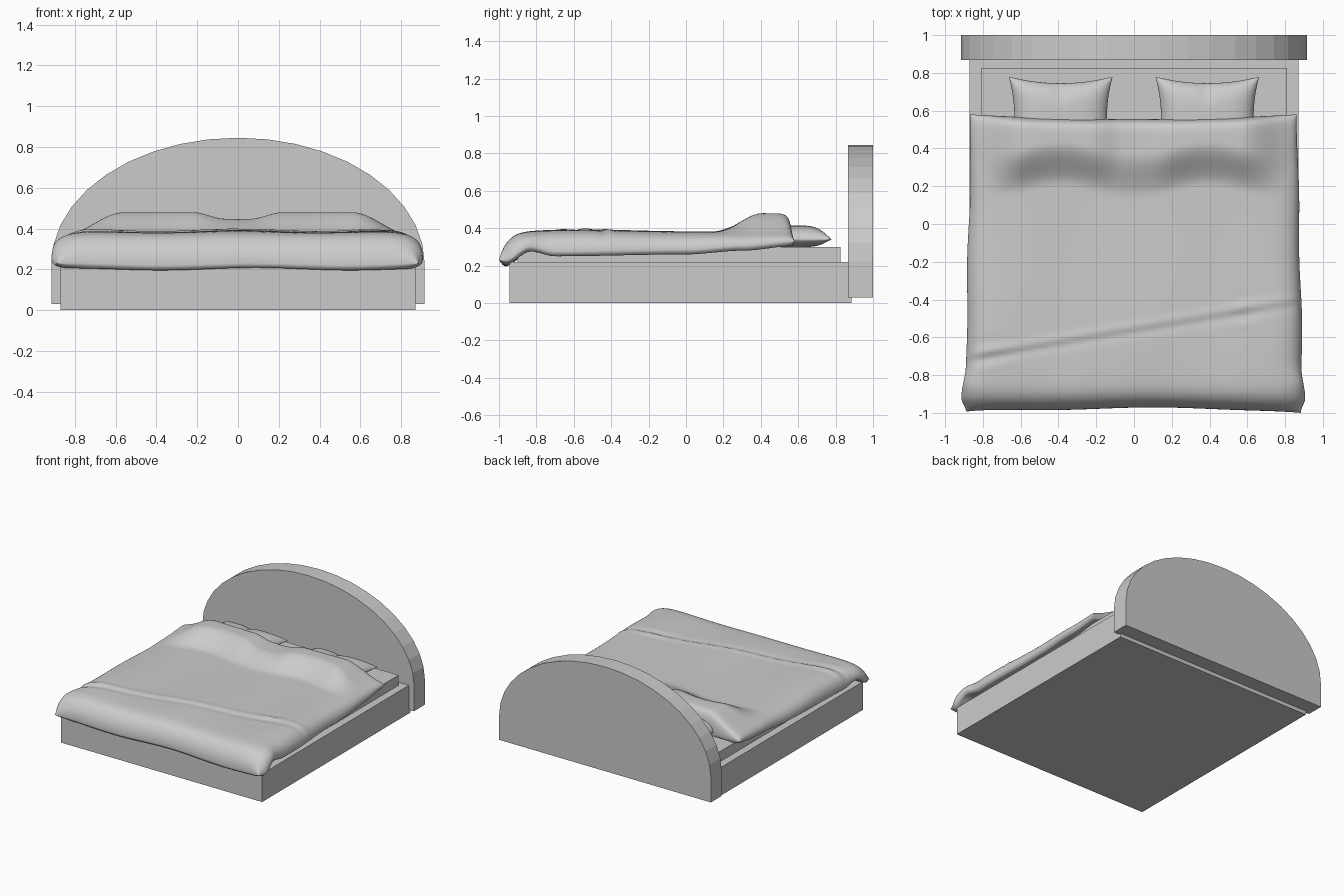
import bpy, bmesh
from math import sin, cos, pi, exp, sqrt, radians

cube = bpy.data.objects.get("Cube")
if cube:
    bpy.data.objects.remove(cube, do_unlink=True)

grey = bpy.data.materials.new("light grey")
grey.use_nodes = True
grey.diffuse_color = (0.6, 0.6, 0.6, 1)
grey.node_tree.nodes["Principled BSDF"].inputs["Base Color"].default_value = (0.6, 0.6, 0.6, 1)


def finish(name, bm, smooth=False):
    bmesh.ops.recalc_face_normals(bm, faces=bm.faces)
    mesh = bpy.data.meshes.new(name)
    bm.to_mesh(mesh)
    bm.free()
    mesh.materials.append(grey)
    obj = bpy.data.objects.new(name, mesh)
    bpy.context.collection.objects.link(obj)
    if smooth:
        bpy.ops.object.select_all(action="DESELECT")
        obj.select_set(True)
        bpy.context.view_layer.objects.active = obj
        bpy.ops.object.shade_smooth_by_angle(angle=radians(60))
    return obj


def box(name, half_x, y0, y1, z0, z1):
    bm = bmesh.new()
    bmesh.ops.create_cube(bm, size=1)
    for v in bm.verts:
        v.co = (v.co.x * 2 * half_x, y0 + (v.co.y + 0.5) * (y1 - y0), z0 + (v.co.z + 0.5) * (z1 - z0))
    return finish(name, bm)


def cushion(name, place, n):
    """Closed soft shell: place(u, v, side) maps the -1..1 square, side +1 top, -1 underside."""
    bm = bmesh.new()
    steps = [sin(pi / 2 * (2 * i / n - 1)) for i in range(n + 1)]
    for side in (1, -1):
        rows = [[bm.verts.new(place(u, v, side)) for u in steps] for v in steps]
        for a, b in zip(rows, rows[1:]):
            for i in range(n):
                bm.faces.new((a[i], a[i + 1], b[i + 1], b[i]))
    bmesh.ops.remove_doubles(bm, verts=bm.verts, dist=0.00005)
    return finish(name, bm, True)


def ramp(points, t):
    """Smoothly eased interpolation through (position, value) pairs."""
    if t <= points[0][0]:
        return points[0][1]
    for (a, p), (b, q) in zip(points, points[1:]):
        if t <= b:
            k = (t - a) / (b - a)
            return p + (q - p) * k * k * (3 - 2 * k)
    return points[-1][1]


def bell(t, centre, width):
    return exp(-((t - centre) / width) ** 2)


# Frame and mattress
box("bed_base", 0.87, -0.945, 0.885, 0, 0.22)
box("mattress", 0.81, -0.9, 0.825, 0.22, 0.30)

# Arched headboard
bm = bmesh.new()
outline = [(0.915, 0.03)] + [(0.915 * cos(pi * i / 20), 0.225 + 0.62 * sin(pi * i / 20)) for i in range(21)]
outline.append((-0.915, 0.03))
front = bm.faces.new([bm.verts.new((x, 0.867, z)) for x, z in outline])
back = bmesh.ops.extrude_face_region(bm, geom=[front])
bmesh.ops.translate(bm, vec=(0, 0.133, 0), verts=[g for g in back["geom"] if isinstance(g, bmesh.types.BMVert)])
finish("headboard", bm)

# Pillows with pinched corners and a crease in the back seam
for label, sx in (("right", -1), ("left", 1)):
    def pillow(u, v, side):
        x = sx * 0.388 + u * (0.245 + 0.03 * v * v)
        y = 0.565 + v * (0.18 + 0.035 * u * u)
        puff = ((1 - u ** 4) * (1 - v ** 4)) ** 0.6
        dent = 0.02 * bell(u, 0, 0.12) * bell(v, 0.85, 0.35) * puff
        return x, y, 0.34 + puff * (0.075 if side > 0 else -0.042) - dent * (side > 0)
    cushion(label + "_pillow", pillow, 28)

# Duvet draped over the mattress and pillows
WIDTH = [(-1, 0.885), (-0.92, 0.91), (-0.75, 0.888), (0.58, 0.865)]
HEM = [(-0.97, 0.2), (-0.83, 0.275), (-0.7, 0.25), (0, 0.26), (0.3, 0.28), (0.58, 0.305)]
PILLOW_X = [(0, 0.65), (0.06, 0.67), (0.22, 1), (0.56, 1), (0.84, 0)]
PILLOW_Y = [(0.17, 0), (0.4, 1)]


def duvet(u, v, side):
    y_front = -0.978 - 0.02 * u ** 6 + 0.007 * sin(5 * u + 1)
    y_back = 0.555 + 0.025 * u * u
    y = y_front + (v + 1) / 2 * (y_back - y_front)
    x = u * ramp(WIDTH, y) + 0.004 * sin(9 * y)
    hem = ramp(HEM, y) + 0.005 * sin(7 * x + 1) * bell(y, -1, 0.15)
    end = abs(v) ** (12 if v < 0 else 44)
    puff = sqrt(max(0, (1 - abs(u) ** 14) * (1 - end)))
    seam = hem + 0.025
    if side < 0:
        return x, y, seam - 0.025 * min(1, 2 * puff)
    top = 0.382 + 0.012 * bell(y, -0.55, 0.35) * cos(4 * x) ** 2
    # lift over the pillows, with a wavy lower edge
    shift = 0.03 * cos(8 * x)
    top += 0.098 * ramp(PILLOW_X, abs(x)) * ramp(PILLOW_Y, y + shift)
    # diagonal fold and small wrinkles at its ends
    fold = y - (-0.56 + 0.17 * x)
    top += 0.006 * bell(fold, 0.02, 0.02) - 0.005 * bell(fold, -0.02, 0.02)
    top += 0.004 * sin(60 * fold) * (bell(x, -0.78, 0.12) + bell(x, 0.58, 0.08)) * bell(fold, 0, 0.08)
    return x, y, seam + (top - seam) * puff


cushion("duvet", duvet, 110)
